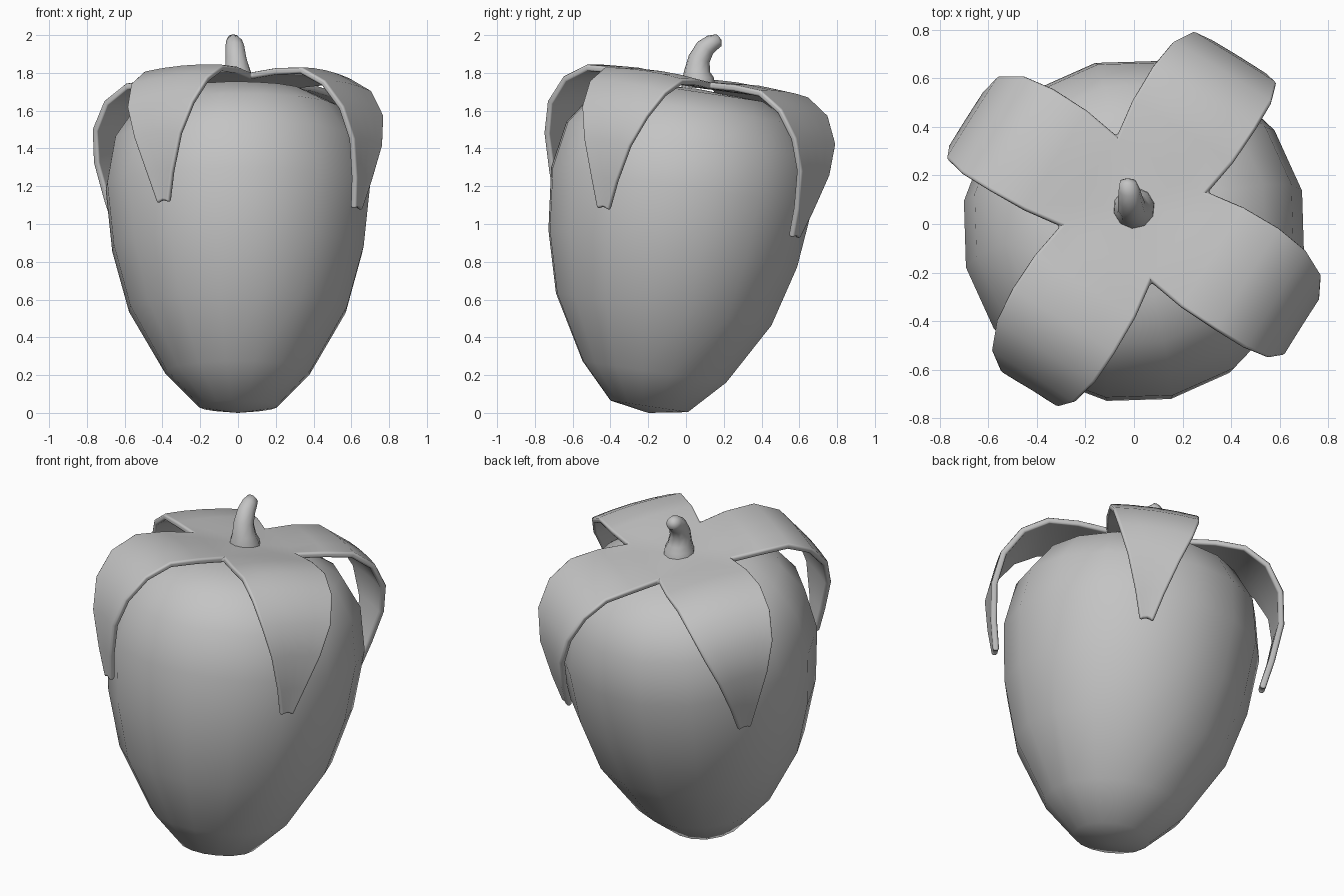
import bpy, bmesh, math
from mathutils import Matrix, Vector

if "Cube" in bpy.data.objects:
    bpy.data.objects.remove(bpy.data.objects["Cube"], do_unlink=True)

grey = bpy.data.materials.new("plain grey")
grey.use_nodes = True
grey.diffuse_color = (0.55, 0.55, 0.55, 1)
grey.node_tree.nodes["Principled BSDF"].inputs["Base Color"].default_value = grey.diffuse_color

PHASE = math.radians(13)
TILT = math.radians(-8.5)


def finish(bm, name, tilted):
    mesh = bpy.data.meshes.new(name)
    bm.to_mesh(mesh)
    bm.free()
    mesh.materials.append(grey)
    mesh.shade_smooth()
    ob = bpy.data.objects.new(name, mesh)
    bpy.context.collection.objects.link(ob)
    if tilted:  # fruit leans back about its lower end
        ob.location.y = -0.2
        ob.rotation_euler.x = TILT
    return ob


def loft(rings, sides):
    """Skin circular rings of (centre, radius, direction); radius 0 makes a pole."""
    bm = bmesh.new()
    loops = []
    for centre, radius, axis in rings:
        turn = Vector((0, 0, 1)).rotation_difference(Vector(axis))
        loop = []
        for i in range(sides if radius else 1):
            a = PHASE + math.tau * i / sides
            p = Vector((radius * math.cos(a), radius * math.sin(a), 0))
            loop.append(bm.verts.new(Vector(centre) + turn @ p))
        loops.append(loop)
    for low, high in zip(loops, loops[1:]):
        for i in range(sides):
            j = (i + 1) % sides
            quad = [low[i % len(low)], low[j % len(low)],
                    high[j % len(high)], high[i % len(high)]]
            bm.faces.new(list(dict.fromkeys(quad)))
    return bm


# Fruit body
profile = [(0, 0), (.21, .035), (.39, .22), (.585, .555), (.675, .88),
           (.71, 1.21), (.665, 1.46), (.545, 1.63), (.36, 1.72), (0, 1.735)]
finish(loft([((0, 0, h), r, (0, 0, 1)) for r, h in profile], 16), "fruit_body", True)

# Leafy cap: four drooping leaves around a square middle (reach, height, half width)
leaf = [(.22, 1.78, .22), (.38, 1.80, .245), (.55, 1.79, .25), (.69, 1.71, .24),
        (.785, 1.57, .205), (.815, 1.40, .145), (.79, 1.20, .08), (.757, 1.04, .035)]
bm = bmesh.new()
for k in range(4):
    spin = Matrix.Rotation(PHASE + math.pi / 4 + k * math.pi / 2, 3, "Z")
    rows = [[bm.verts.new(spin @ Vector((s, w * t, h - 0.015 * t * t * (s > .3))))
             for t in (-1, -.5, 0, .5, 1)] for s, h, w in leaf]
    for a, b in zip(rows, rows[1:]):
        for i in range(4):
            bm.faces.new((a[i], b[i], b[i + 1], a[i + 1]))
    middle = bm.verts.new((0, 0, 1.775))
    for i in range(4):
        bm.faces.new((middle, rows[0][i], rows[0][i + 1]))
bmesh.ops.remove_doubles(bm, verts=bm.verts[:], dist=0.001)
cap = finish(bm, "leafy_cap", True)
solid = cap.modifiers.new("thickness", "SOLIDIFY")
solid.thickness = 0.035
solid.offset = -1
bevel = cap.modifiers.new("round_rim", "BEVEL")
bevel.width = 0.014
bevel.segments = 2
bevel.limit_method = "ANGLE"
bevel.angle_limit = math.radians(60)
bevel.harden_normals = True

# Curved stem
stem = [((0, .065, 1.72), .09, (0, 0, 1)), ((0, .065, 1.775), .083, (0, 0, 1)),
        ((0, .06, 1.81), .069, (0, .1, 1)), ((-.01, .07, 1.875), .058, (0, .35, 1)),
        ((-.015, .102, 1.932), .052, (0, .8, 1)), ((-.02, .14, 1.96), .045, (0, 1, .7)),
        ((-.025, .175, 1.973), .034, (0, 1, .4)), ((-.025, .187, 1.977), 0, (0, 1, .4))]
finish(loft(stem, 10), "stem", False)
